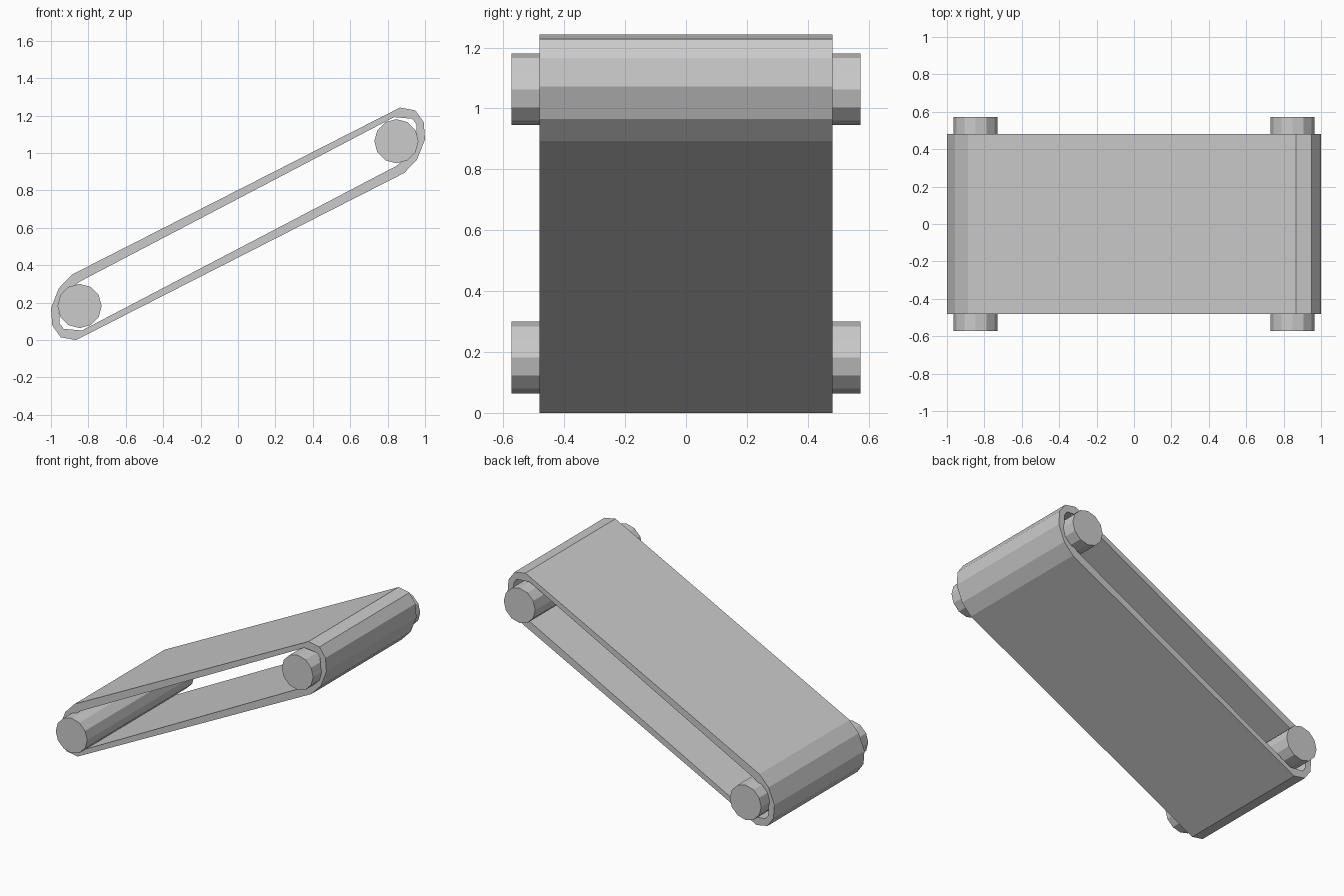
import bpy, bmesh, math

if "Cube" in bpy.data.objects:
    bpy.data.objects.remove(bpy.data.objects["Cube"])

MID_Z = 0.6215      # the belt profile is point-symmetric about (0, MID_Z)
HALF_W = 0.482

# Right-hand end of the belt, clockwise from the top (x, z)
OUTER = [(0.866, 1.243), (0.948, 1.228), (0.993, 1.165),
         (1.0, 1.073), (0.957, 0.965), (0.888, 0.893)]
INNER = [(0.835, 1.192), (0.932, 1.183), (0.953, 1.155),
         (0.957, 1.075), (0.925, 0.99), (0.845, 0.93)]


def full_loop(end):
    """Complete the loop by turning the end half a revolution."""
    return end + [(-x, 2 * MID_Z - z) for x, z in end]


def make_belt():
    bm = bmesh.new()
    rings = [[bm.verts.new((x, y, z)) for x, z in full_loop(end)]
             for end, y in ((OUTER, -HALF_W), (OUTER, HALF_W),
                            (INNER, HALF_W), (INNER, -HALF_W))]
    n = len(rings[0])
    for r in range(4):
        a, b = rings[r], rings[(r + 1) % 4]
        for i in range(n):
            j = (i + 1) % n
            bm.faces.new((a[i], a[j], b[j], b[i]))
    bmesh.ops.recalc_face_normals(bm, faces=bm.faces)
    mesh = bpy.data.meshes.new("belt")
    bm.to_mesh(mesh)
    bm.free()
    bpy.context.collection.objects.link(bpy.data.objects.new("belt", mesh))


def make_roller(name, x, z):
    bpy.ops.mesh.primitive_cylinder_add(
        vertices=12, radius=0.118, depth=1.146,
        location=(x, 0, z), rotation=(math.pi / 2, 0, 0))
    bpy.context.object.name = name


# Sloping conveyor belt
make_belt()

# Rollers at both ends
make_roller("upper_roller", 0.847, 1.063)
make_roller("lower_roller", -0.847, 0.182)
